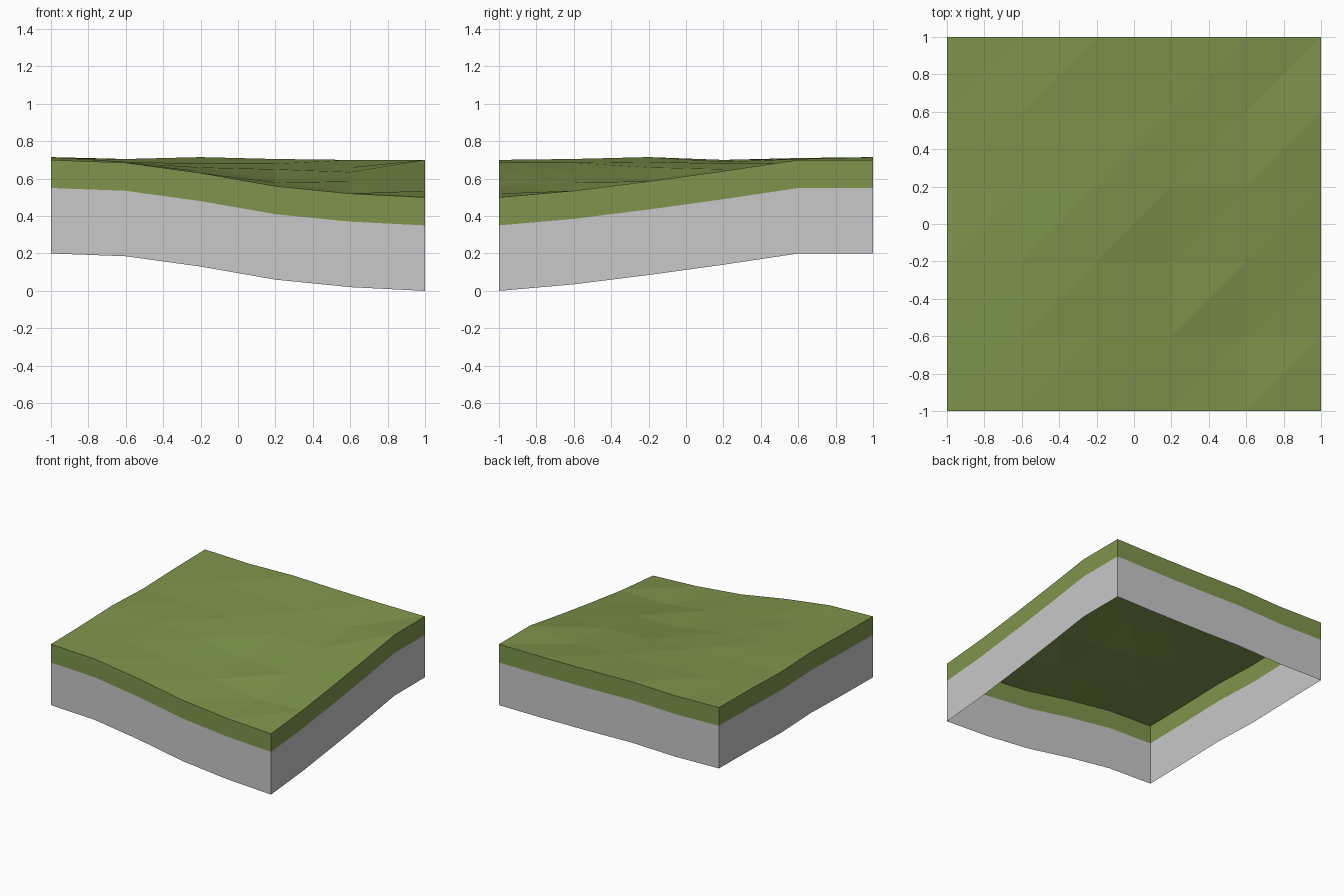
import bpy
import bmesh

if "Cube" in bpy.data.objects:
    bpy.data.objects.remove(bpy.data.objects["Cube"], do_unlink=True)


def make_material(name, colour):
    mat = bpy.data.materials.new(name)
    mat.use_nodes = True
    mat.diffuse_color = (*colour, 1)
    bsdf = mat.node_tree.nodes["Principled BSDF"]
    bsdf.inputs["Base Color"].default_value = (*colour, 1)
    bsdf.inputs["Roughness"].default_value = 0.9
    return mat


grass = make_material("grass green", (0.21, 0.30, 0.072))
stone = make_material("stone grey", (0.58, 0.58, 0.58))

# Ground heights, front row to back row, each from -x to +x
heights = [
    (0.70, 0.685, 0.63, 0.56, 0.52, 0.50),
    (0.705, 0.685, 0.64, 0.58, 0.525, 0.535),
    (0.715, 0.69, 0.66, 0.595, 0.585, 0.585),
    (0.70, 0.69, 0.68, 0.65, 0.635, 0.64),
    (0.71, 0.705, 0.69, 0.68, 0.66, 0.70),
    (0.715, 0.705, 0.715, 0.705, 0.70, 0.70),
]
N = len(heights)
STEP = 2 / (N - 1)


def point(i, j, drop=0):
    return (i * STEP - 1, j * STEP - 1, max(heights[j][i] - drop, 0))


def build(name, materials, fill):
    bm = bmesh.new()
    fill(bm)
    mesh = bpy.data.meshes.new(name)
    bm.to_mesh(mesh)
    bm.free()
    for mat in materials:
        mesh.materials.append(mat)
    obj = bpy.data.objects.new(name, mesh)
    bpy.context.collection.objects.link(obj)
    return obj


# Rolling grass surface, each cell split along the same diagonal
def fill_ground(bm):
    grid = [[bm.verts.new(point(i, j)) for i in range(N)] for j in range(N)]
    for j in range(N - 1):
        for i in range(N - 1):
            a, b = grid[j][i], grid[j][i + 1]
            c, d = grid[j + 1][i + 1], grid[j + 1][i]
            bm.faces.new((a, b, c))
            bm.faces.new((a, c, d))


# Skirt of walls following the edge: a grass band above a stone band
def fill_walls(bm):
    last = N - 1
    loop = [(i, 0) for i in range(last)] + [(last, j) for j in range(last)]
    loop += [(last - i, last) for i in range(last)]
    loop += [(0, last - j) for j in range(last)]
    rings = [[bm.verts.new(point(i, j, drop)) for i, j in loop]
             for drop in (0, 0.15, 0.5)]
    for band in range(2):
        upper, lower = rings[band], rings[band + 1]
        for k in range(len(loop)):
            n = (k + 1) % len(loop)
            face = bm.faces.new((lower[k], lower[n], upper[n], upper[k]))
            face.material_index = band


build("grass_surface", [grass], fill_ground)
build("side_walls", [grass, stone], fill_walls)
